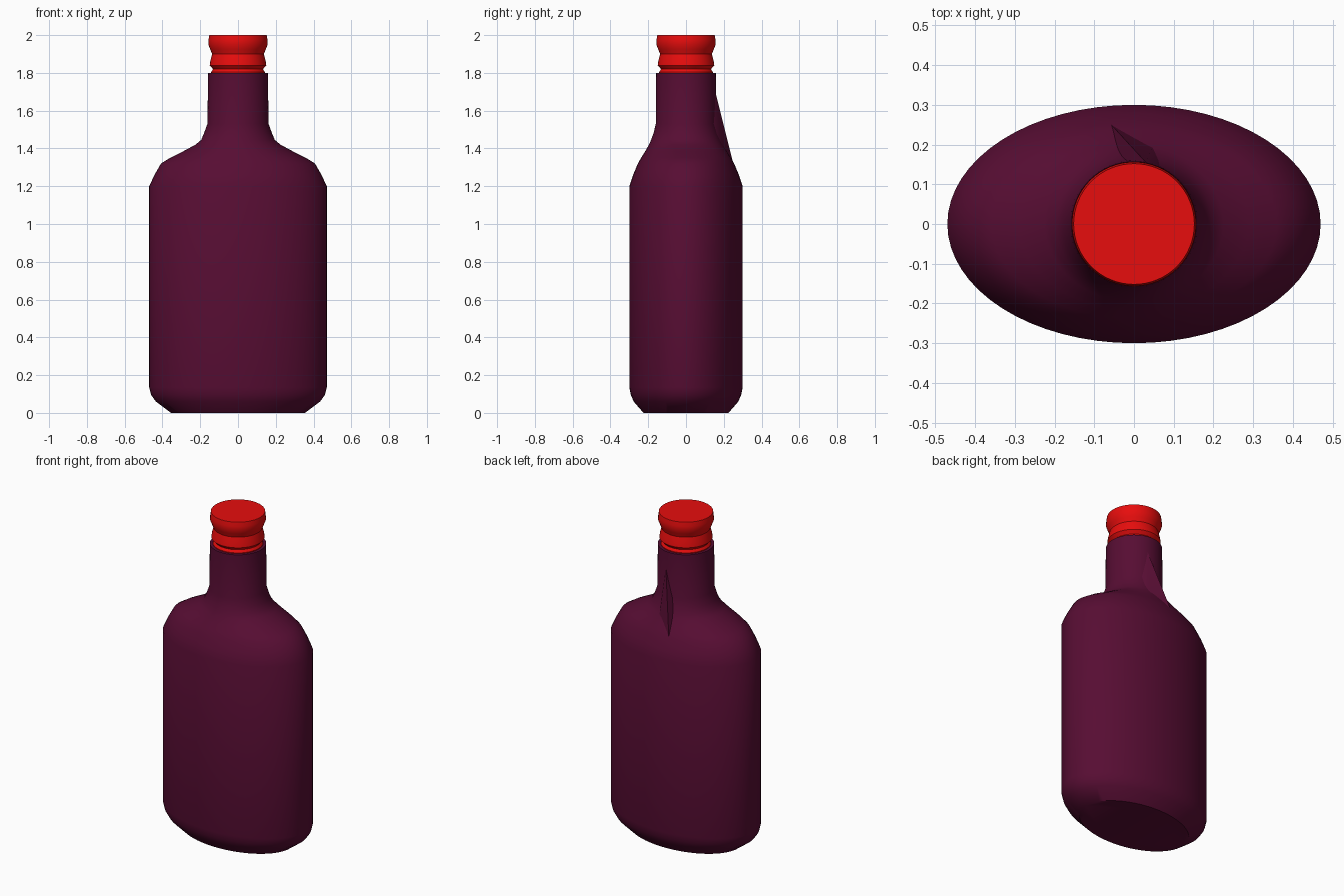
import bpy, bmesh
from math import sin, cos, pi, radians

if "Cube" in bpy.data.objects:
    bpy.data.objects.remove(bpy.data.objects["Cube"])

SIDES = 64


def material(name, rgb):
    m = bpy.data.materials.new(name)
    m.diffuse_color = (*rgb, 1)
    m.use_nodes = True
    m.node_tree.nodes["Principled BSDF"].inputs["Base Color"].default_value = m.diffuse_color
    return m


def finish(bm, name, mat, angle):
    bmesh.ops.recalc_face_normals(bm, faces=bm.faces[:])
    me = bpy.data.meshes.new(name)
    bm.to_mesh(me)
    bm.free()
    ob = bpy.data.objects.new(name, me)
    bpy.context.collection.objects.link(ob)
    me.materials.append(mat)
    bpy.ops.object.select_all(action='DESELECT')
    ob.select_set(True)
    bpy.context.view_layer.objects.active = ob
    bpy.ops.object.shade_smooth_by_angle(angle=radians(angle))
    return ob


def loft(name, rings, mat, angle):
    """Skin a stack of ellipses given as (z, x radius, y radius)."""
    bm = bmesh.new()
    loops = [[bm.verts.new((rx * cos(2 * pi * i / SIDES), ry * sin(2 * pi * i / SIDES), z))
              for i in range(SIDES)] for z, rx, ry in rings]
    for a, b in zip(loops, loops[1:]):
        for i in range(SIDES):
            j = (i + 1) % SIDES
            bm.faces.new((a[i], a[j], b[j], b[i]))
    bm.faces.new(loops[0][::-1])
    bm.faces.new(loops[-1])
    return finish(bm, name, mat, angle)


plum = material("plum_glass", (0.095, 0.004, 0.033))
red = material("red_cap", (0.8, 0.004, 0.004))

# Oval body blending into a round neck
loft("bottle_body", [
    (0.00, 0.355, 0.225), (0.06, 0.435, 0.277), (0.095, 0.46, 0.292),
    (0.135, 0.47, 0.30), (1.20, 0.47, 0.30), (1.26, 0.442, 0.28),
    (1.32, 0.408, 0.255), (1.35, 0.36, 0.238), (1.385, 0.29, 0.216),
    (1.42, 0.225, 0.196), (1.445, 0.195, 0.185), (1.48, 0.18, 0.172),
    (1.53, 0.162, 0.16), (1.80, 0.158, 0.158)], plum, 40)

# Slanted ridge running down the back of the neck onto the shoulder
bm = bmesh.new()
for co in [(0.03, 0.155, 1.70), (-0.06, 0.253, 1.31), (-0.03, 0.14, 1.50),
           (0.07, 0.14, 1.53), (0.05, 0.20, 1.36), (-0.01, 0.10, 1.40)]:
    bm.verts.new(co)
bmesh.ops.convex_hull(bm, input=bm.verts[:])
finish(bm, "neck_ridge", plum, 30)

# Ribbed cap
loft("cap", [(z, r, r) for z, r in [
    (1.78, 0.14), (1.805, 0.142), (1.82, 0.132), (1.84, 0.15), (1.865, 0.146),
    (1.90, 0.137), (1.925, 0.147), (1.95, 0.157), (1.975, 0.156), (2.00, 0.152)]],
    red, 35)
